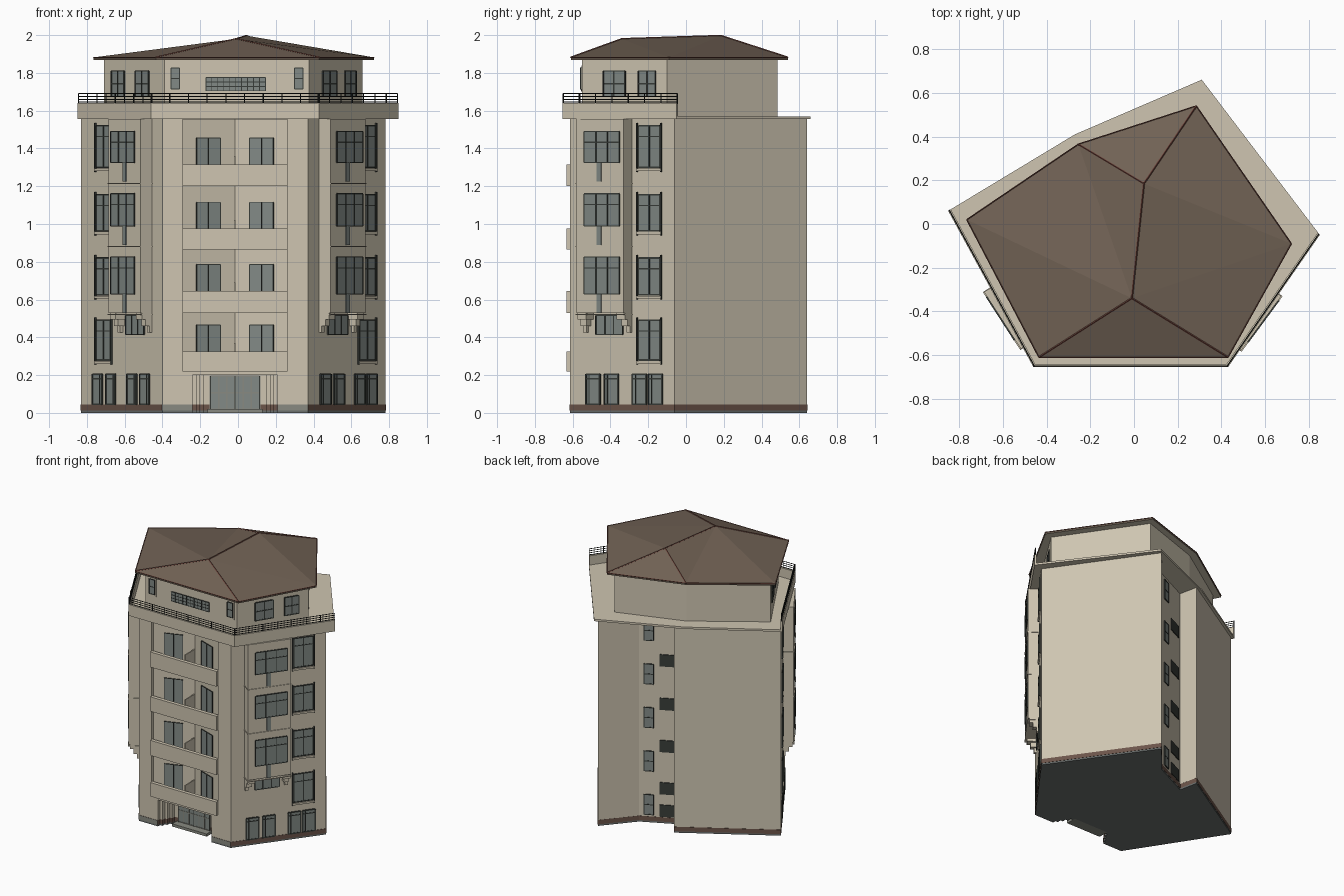
import bpy, bmesh
from mathutils import Vector, Matrix

cube = bpy.data.objects.get("Cube")
if cube:
    bpy.data.objects.remove(cube, do_unlink=True)


def material(name, rgb):
    m = bpy.data.materials.new(name)
    m.use_nodes = True
    m.diffuse_color = (*rgb, 1)
    bsdf = next(n for n in m.node_tree.nodes if n.type == 'BSDF_PRINCIPLED')
    bsdf.inputs["Base Color"].default_value = (*rgb, 1)
    return m


PLASTER = material("beige plaster", (0.62, 0.56, 0.44))
ROOF = material("brown roof", (0.165, 0.122, 0.09))
RIDGE = material("red brown ridge", (0.16, 0.06, 0.045))
PLINTH = material("brown plinth", (0.15, 0.09, 0.068))
STONE = material("grey stone", (0.25, 0.255, 0.22))
BASE = material("dark grey base", (0.145, 0.16, 0.155))
GLASS = material("grey glass", (0.225, 0.255, 0.24))
FRAME = material("dark frame", (0.04, 0.046, 0.04))
RAIL = material("black rail", (0.016, 0.018, 0.016))


def finish(name, bm, *mats):
    bmesh.ops.recalc_face_normals(bm, faces=bm.faces)
    mesh = bpy.data.meshes.new(name)
    bm.to_mesh(mesh)
    bm.free()
    for m in mats:
        mesh.materials.append(m)
    ob = bpy.data.objects.new(name, mesh)
    bpy.context.collection.objects.link(ob)
    return ob


def add_prism(bm, outline, z0, z1):
    face = bm.faces.new([bm.verts.new((x, y, z0)) for x, y in outline])
    ext = bmesh.ops.extrude_face_region(bm, geom=[face])
    verts = [v for v in ext["geom"] if isinstance(v, bmesh.types.BMVert)]
    bmesh.ops.translate(bm, verts=verts, vec=(0, 0, z1 - z0))


def prism(name, outline, z0, z1, *mats):
    bm = bmesh.new()
    add_prism(bm, outline, z0, z1)
    return finish(name, bm, *mats)


parts = {}


def part(name, mat):
    return parts.setdefault(name, (bmesh.new(), mat))[0]


def wall(a, b):
    """Local frame of a wall: along, outward, up."""
    a, b = Vector((*a, 0)), Vector((*b, 0))
    t = (b - a).normalized()
    n = Vector((t.y, -t.x, 0))
    if n.dot(a + b) < 0:
        n = -n
    m = Matrix((t, n, (0, 0, 1))).transposed().to_4x4()
    m.translation = a
    return m


def box(bm, m, s0, s1, o0, o1, z0, z1):
    mid = Vector((s0 + s1, o0 + o1, z0 + z1)) / 2
    size = Matrix.Diagonal((s1 - s0, o1 - o0, z1 - z0, 1))
    bmesh.ops.create_cube(bm, size=1, matrix=m @ Matrix.Translation(mid) @ size)


def bar(bm, p, q, r):
    p, q = Vector(p), Vector(q)
    rot = (q - p).to_track_quat('Z', 'Y').to_matrix().to_4x4()
    bmesh.ops.create_cone(bm, cap_ends=True, segments=4, radius1=r, radius2=r,
                          depth=(q - p).length, matrix=Matrix.Translation((p + q) / 2) @ rot)


def window(name, m, s0, s1, z0, z1, cols=2, rows=2, o=0.0, f=0.006, mat=FRAME):
    box(part(name + "_glass", GLASS), m, s0, s1, o - 0.005, o + 0.004, z0, z1)
    bm = part(name + "_frames", mat)
    for i in range(cols + 1):
        s = s0 + (s1 - s0) * i / cols
        box(bm, m, s - f / 2, s + f / 2, o, o + 0.007, z0, z1)
    for i in range(rows + 1):
        z = z0 + (z1 - z0) * i / rows
        box(bm, m, s0, s1, o, o + 0.006, z - f / 2, z + f / 2)


# Plan outlines
BODY = [(-.83, .05), (-.40, -.615), (.37, -.615), (.78, -.06), (.29, .64),
        (.10, .42), (-.17, .29), (-.20, .43)]
SLAB = [(-.85, .06), (-.46, -.655), (.43, -.655), (.85, -.05), (.31, .66), (-.27, .41)]
ATTIC = [(-.71, .0), (-.39, -.55), (.375, -.55), (.66, -.1), (.26, .485), (-.23, .32)]
EAVES = [(-.765, .02), (-.435, -.61), (.43, -.61), (.72, -.09), (.285, .54), (-.255, .365)]

# Main walls, plinth and base
body = prism("main_walls", BODY, 0.045, 1.56, PLASTER)
plinth = prism("plinth", [(x * 1.004, y * 1.004) for x, y in BODY], 0.012, 0.045, PLINTH, STONE)
for p in plinth.data.polygons:
    p.material_index = int(p.normal.y < -0.95)
base = prism("base", BODY, 0, 0.012, BASE)

# Loggias and stepped entrance cut out of the front
MID = -.016
FLOORS = [(.22, .325, .53), (.53, .645, .865), (.865, .975, 1.2), (1.2, 1.315, 1.553)]
LOGGIA = [(-.293, -.7), (.261, -.7), (.261, -.595), (MID, -.495), (-.293, -.595)]
cut = bmesh.new()
for low, _, top in FLOORS:
    add_prism(cut, LOGGIA, low + 0.015, top)
side = [(.225, -.7)]
for i in range(4):
    side += [(.225 - .02 * i, -.59 + .03 * i), (.205 - .02 * i, -.59 + .03 * i)]
add_prism(cut, [(MID + x, y) for x, y in side] + [(MID - x, y) for x, y in reversed(side)],
          -0.02, 0.2)
cutter = finish("opening_cutter", cut)
cutter.hide_render = True
for ob in (body, plinth, base):
    mod = ob.modifiers.new("openings", 'BOOLEAN')
    mod.operation = 'DIFFERENCE'
    mod.solver = 'EXACT'
    mod.object = cutter
    bpy.context.view_layer.objects.active = ob
    bpy.ops.object.modifier_apply(modifier=mod.name)
bpy.data.objects.remove(cutter, do_unlink=True)

# Loggia parapets, dividers and doors
flat = Matrix.Identity(4)
left_back = wall(LOGGIA[4], LOGGIA[3])
right_back = wall(LOGGIA[2], LOGGIA[3])
for low, sill, top in FLOORS:
    box(part("loggia_parapets", PLASTER), flat, -.293, .261, -.632, -.605, low, sill)
    box(part("loggia_dividers", PLASTER), flat, MID - .004, MID + .004, -.61, -.5, low, sill + .045)
    for m in (left_back, right_back):
        window("loggia_door", m, .078, .21, low + .02, sill + .14, 2, 1, f=.004)

# Entrance step and door
box(part("entrance_step", STONE), flat, MID - .145, MID + .145, -.56, -.48, 0, .02)
door = wall((MID - .14, -.5), (MID + .14, -.5))
window("entrance_door", door, .01, .27, .02, .195, 6, 2, f=.008, mat=STONE)
for s in (.01, .14, .27):
    box(part("entrance_door_posts", FRAME), door, s - .002, s + .002, 0, .009, .02, .195)

# Angled side facades: frame, ground windows, tall window column
SIDES = [(wall(BODY[2], BODY[3]), [.11, .23, .415, .52], .445),
         (wall(BODY[1], BODY[0]), [.125, .25, .455, .585], .49)]
for m, ground, tall in SIDES:
    for s in ground:
        window("ground_window", m, s, s + .09, .045, .205, 1, 1, f=.009)
        box(part("ground_window_bars", FRAME), m, s, s + .09, 0, .007, .178, .184)
        box(part("ground_window_bars", FRAME), m, s + .018, s + .023, 0, .007, .045, .205)
    for z0, z1 in ((.28, .49), (.625, .82), (.965, 1.155), (1.30, 1.52)):
        window("tall_window", m, tall + .01, tall + .15, z0, z1, 2, 1, f=.008)
        box(part("tall_window_transoms", FRAME), m, tall + .01, tall + .15, 0, .006,
            z1 - .06, z1 - .054)
        box(part("tall_window_sills", PLASTER), m, tall, tall + .16, 0, .012, z0 - .02, z0 - .006)
        for s in (tall + .002, tall + .158):
            box(part("tall_window_posts", FRAME), m, s - .003, s + .003, 0, .01, z0 - .025, z1 + .015)
    # Bay with stepped corbels
    box(part("bays", PLASTER), m, .10, .41, -.01, .075, .53, 1.557)
    for z0, z1 in ((.63, .825), (.99, 1.16), (1.325, 1.49)):
        window("bay_window", m, .153, .383, z0, z1, 3, 1, .075)
        box(part("bay_transoms", FRAME), m, .153, .383, .075, .081, z1 - .06, z1 - .054)
        box(part("bay_panels", GLASS), m, .235, .265, .075, .081, z0 - .1, z0)
        box(part("bay_ledges", PLASTER), m, .097, .413, 0, .08, z0 - .113, z0 - .107)
    for i in range(3):
        w, z = .055 - .016 * i, .53 - .035 * i
        for s0, s1 in ((.10, .10 + w), (.41 - w, .41)):
            box(part("bay_corbels", PLASTER), m, s0, s1, -.01, .065 - .024 * i, z - .035, z)
    window("corbel_window", m, .175, .35, .415, .515, 3, 1)

# Stairwell windows and dark panels in the rear recess
rear = wall(BODY[5], BODY[6])
for i in range(5):
    window("stair_window", rear, .035, .10, .06 + .33 * i, .21 + .33 * i, 1, 2)
for z in (.05, .22, .54, .86, 1.19):
    box(part("stair_panels", FRAME), rear, .145, .27, 0, .006, z, z + .09)

# Terrace slab, parapet and railing
prism("terrace_slab", SLAB, 1.555, 1.57, PLASTER)
for a, b in zip(SLAB[:3], SLAB[1:4]):
    m, length = wall(a, b), (Vector(b) - Vector(a)).length
    box(part("terrace_parapet", PLASTER), m, 0, length, -.014, 0, 1.556, 1.64)
    rails = part("terrace_railing", RAIL)
    for z in (1.645, 1.66, 1.675, 1.69):
        bar(rails, m @ Vector((0, -.006, z)), m @ Vector((length, -.006, z)), .0028)
    count = round(length / .1)
    for i in range(count + 1):
        s = length * i / count
        bar(rails, m @ Vector((s, -.006, 1.635)), m @ Vector((s, -.006, 1.692)), .003)

# Attic storey and its windows
prism("attic_walls", ATTIC, 1.565, 1.875, PLASTER)
right, left, front = wall(ATTIC[2], ATTIC[3]), wall(ATTIC[1], ATTIC[0]), wall(ATTIC[1], ATTIC[2])
for m, spans in ((right, ((.136, .27), (.355, .46))), (left, ((.16, .30), (.417, .55)))):
    for s0, s1 in spans:
        window("attic_window", m, s0, s1, 1.675, 1.81, 2, 2, f=.007)
for s in (.035, .69):
    box(part("attic_surrounds", PLASTER), front, s - .01, s + .055, 0, .004, 1.70, 1.84)
    window("attic_small_window", front, s, s + .045, 1.715, 1.825, 1, 2, .004, .005)
window("attic_ribbon_window", front, .22, .535, 1.705, 1.775, 10, 3, f=.004)

# Hipped roof with a plastered soffit
eaves = prism("eaves", EAVES, 1.868, 1.882, ROOF, PLASTER)
for p in eaves.data.polygons:
    p.material_index = int(p.normal.z < -0.9)
bm = bmesh.new()
P = [bm.verts.new((x, y, 1.882)) for x, y in EAVES]
R0, R1 = bm.verts.new((-.01, -.34, 1.98)), bm.verts.new((.045, .185, 1.997))
for tri in ((P[1], P[2], R0), (P[2], P[3], R0), (P[3], R1, R0), (P[3], P[4], R1),
            (P[4], P[5], R1), (P[5], R0, R1), (P[5], P[0], R0), (P[0], P[1], R0)):
    bm.faces.new(tri)
bm.faces.new(P)
ridges = part("roof_ridges", RIDGE)
for a, b in ((R0, P[1]), (R0, P[2]), (R1, P[4]), (R1, P[5]), (R0, R1)):
    bar(ridges, a.co, b.co, .0045)
for a, b in zip(P, P[1:] + P[:1]):
    bar(ridges, a.co, b.co, .003)
finish("roof", bm, ROOF)

for name, (bm, mat) in parts.items():
    finish(name, bm, mat)
